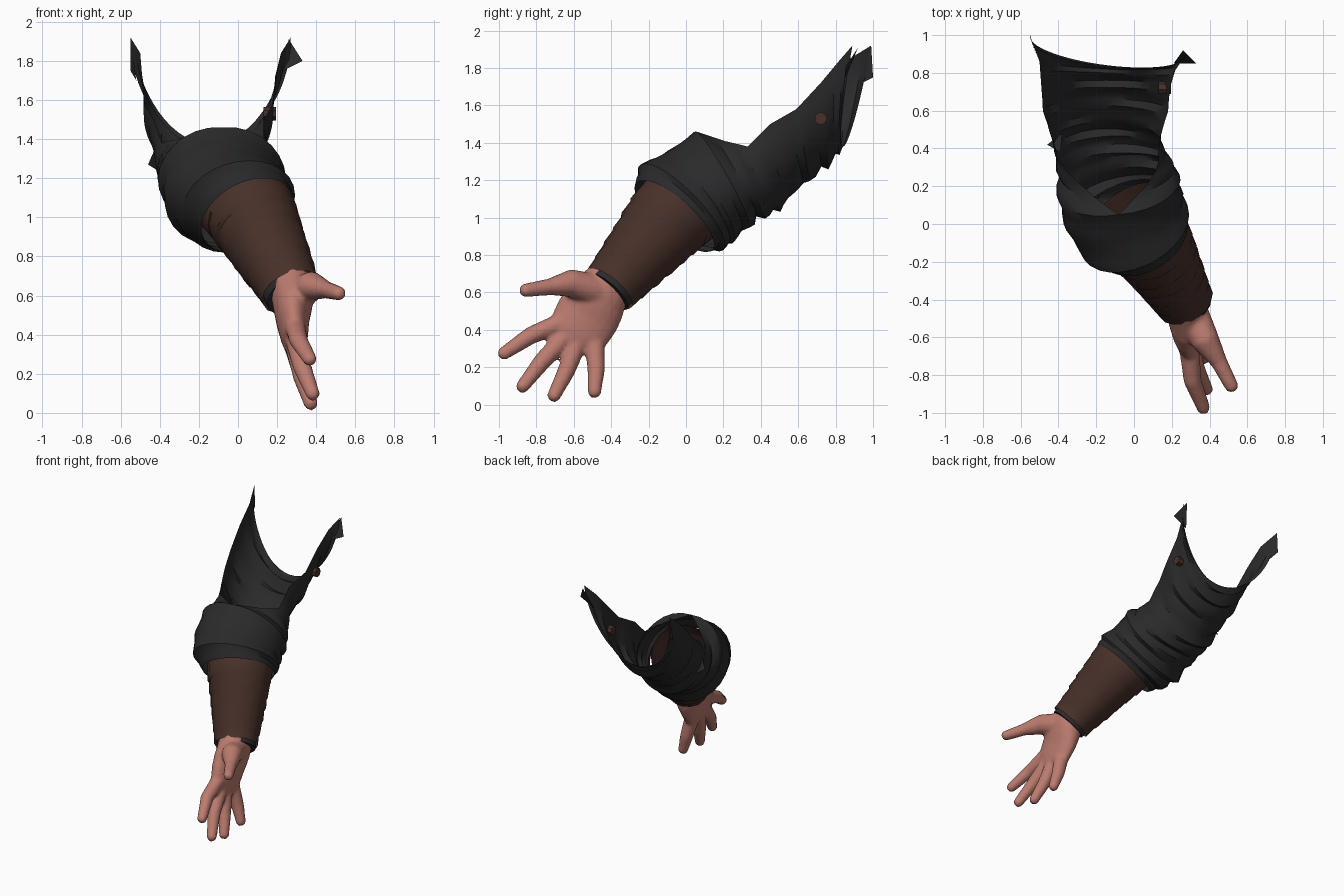
import bpy, bmesh, math, random
from mathutils import Vector as V

random.seed(4)
if "Cube" in bpy.data.objects:
    bpy.data.objects.remove(bpy.data.objects["Cube"])


def material(name, rgb):
    m = bpy.data.materials.new(name)
    m.use_nodes = True
    m.diffuse_color = (*rgb, 1)
    bsdf = m.node_tree.nodes["Principled BSDF"]
    bsdf.inputs["Base Color"].default_value = (*rgb, 1)
    bsdf.inputs["Roughness"].default_value = 0.9
    return m


SKIN = material("skin", (0.50, 0.20, 0.16))
LEATHER = material("brown leather", (0.065, 0.03, 0.022))
CLOTH = material("charcoal cloth", (0.023, 0.023, 0.023))


def finish(bm, name, mat, angle=40):
    bmesh.ops.remove_doubles(bm, verts=bm.verts, dist=0.0005)
    bmesh.ops.recalc_face_normals(bm, faces=bm.faces)
    mesh = bpy.data.meshes.new(name)
    bm.to_mesh(mesh)
    bm.free()
    mesh.materials.append(mat)
    ob = bpy.data.objects.new(name, mesh)
    bpy.context.collection.objects.link(ob)
    bpy.ops.object.select_all(action="DESELECT")
    ob.select_set(True)
    bpy.context.view_layer.objects.active = ob
    bpy.ops.object.shade_smooth_by_angle(angle=math.radians(angle))
    return ob


def skin_rows(bm, rows, closed):
    n = len(rows[0])
    for a, b in zip(rows, rows[1:]):
        for i in range(n if closed else n - 1):
            j = (i + 1) % n
            bm.faces.new((a[i], a[j], b[j], b[i]))


def tube(bm, path, wide, sides=12, caps=True, rough=0.0):
    """Loft ellipses along a path of (centre, wide radius, thin radius)."""
    pts = [V(p[0]) for p in path]
    rows = []
    for k, (c, ru, rv) in enumerate(path):
        d = (pts[min(k + 1, len(pts) - 1)] - pts[max(k - 1, 0)]).normalized()
        u = V(wide)
        u = (u - d * u.dot(d)).normalized()
        v = d.cross(u)
        row = []
        for i in range(sides):
            a = math.tau * i / sides
            f = 1 + random.uniform(-rough, rough)
            row.append(bm.verts.new(pts[k] + (u * ru * math.cos(a) + v * rv * math.sin(a)) * f))
        rows.append(row)
    skin_rows(bm, rows, True)
    if caps:
        bm.faces.new(rows[0])
        bm.faces.new(rows[-1])


# Hand: palm, thumb and four fingers fused into one surface
bm = bmesh.new()
tube(bm, [((.27, -.40, .67), .13, .11), ((.28, -.45, .60), .15, .11),
          ((.28, -.49, .54), .17, .10), ((.28, -.53, .47), .175, .085),
          ((.29, -.58, .38), .165, .068), ((.30, -.60, .33), .13, .05)],
     (0, -.83, .55), 20)


def digit(points, radii):
    pts = [V(p) for p in points]
    path = [(p, r, r) for p, r in zip(pts, radii)]
    end = (pts[-1] - pts[-2]).normalized()
    path.append((pts[-1] + end * radii[-1] * .6, radii[-1] * .6, radii[-1] * .6))
    tube(bm, path, (0, .6, -.5))


digit([(.31, -.48, .61), (.38, -.62, .65), (.45, -.73, .63), (.52, -.865, .61)],
      [.09, .075, .045, .037])
FINGERS = [((.29, -.64, .45), (.31, -.83, .37), (.37, -.98, .27)),
           ((.29, -.62, .39), (.33, -.77, .23), (.385, -.88, .09)),
           ((.29, -.57, .36), (.33, -.64, .18), (.375, -.71, .04)),
           ((.29, -.49, .34), (.33, -.48, .19), (.37, -.49, .06))]
for f in FINGERS:
    digit(f, [.055, .048, .036])
hand = finish(bm, "hand", SKIN)
remesh = hand.modifiers.new("fuse", "REMESH")
remesh.mode = "VOXEL"
remesh.voxel_size = 0.013
remesh.use_smooth_shade = True
soften = hand.modifiers.new("soften", "SMOOTH")
soften.factor = 0.5
soften.iterations = 4

# Forearm wrap: tapered leather tube with overlapping bands
bm = bmesh.new()
wrist, elbow = V((.27, -.41, .62)), V((.06, -.06, 1.03))
path, bands = [], 6
for k in range(bands):
    for t, lip in ((k / bands, 1.03), ((k + .85) / bands, 0.99)):
        r = (.152 + .085 * t) * lip
        path.append((wrist.lerp(elbow, t), r, r))
path.append((elbow, .237, .237))
path.append((V((-.02, .07, 1.12)), .23, .23))
tube(bm, path, (.85, .53, 0), 18, False, .015)
finish(bm, "forearm_wrap", LEATHER)

# Dark lining at the wrist opening
bm = bmesh.new()
tube(bm, [(wrist + V((.01, -.015, -.018)), .142, .142),
          (wrist.lerp(elbow, .2), .14, .14)], (.85, .53, 0), 16)
finish(bm, "wrist_lining", CLOTH)

# Sleeve sections: centre x, half width, skew, lean, top y z, bottom y z, span
SECTIONS = [(.05, .22, .13, .08, -.23, 1.20, .10, .82, 1),
            (.00, .28, .12, .06, -.22, 1.29, .17, .83, 1),
            (-.06, .31, .08, .03, -.08, 1.36, .24, .87, 1),
            (-.08, .32, .04, .00, .05, 1.46, .33, .95, 1),
            (-.10, .31, .01, .00, .20, 1.41, .42, 1.00, .82),
            (-.13, .29, .00, .00, .33, 1.38, .50, 1.04, .65),
            (-.15, .29, .00, .00, .45, 1.50, .57, 1.13, .58),
            (-.15, .33, .00, .00, .59, 1.58, .66, 1.20, .53),
            (-.15, .34, .00, .00, .72, 1.72, .76, 1.27, .5),
            (-.14, .36, -.02, .00, .84, 1.84, .82, 1.35, .5),
            (-.14, .41, -.05, .00, .94, 1.92, .84, 1.38, .5)]
SIDES, STEPS = 28, 3


def section_row(s, fold, phase):
    cx, w, skew, lean, ty, tz, by, bz, span = s
    bottom, up = V((cx - lean, by, bz)), V((2 * lean, ty - by, tz - bz))
    row = []
    for i in range(SIDES + 1):
        t = 2 * i / SIDES - 1
        a = t * math.pi * span
        # Folds fade out at the top edge so that closed rings meet
        f = fold * (1 - abs(t) ** 4) * (.6 + .4 * math.sin(3 * a + phase))
        rise = (1 - math.cos(a)) / (1 - math.cos(math.pi * span))
        p = bottom + up * (rise - f * math.cos(a)) + V((w, skew, 0)) * math.sin(a) * (1 + f)
        row.append(p)
    return row


bm = bmesh.new()
rows = []
for k, (a, b) in enumerate(zip(SECTIONS, SECTIONS[1:])):
    for step in range(STEPS):
        t = step / STEPS
        mix = [p + (q - p) * t for p, q in zip(a, b)]
        fold = (.03, .01, -.05)[step] + random.uniform(-.015, .015)
        rows.append(section_row(mix, fold, k * 1.7 + step))
rows.append(section_row(SECTIONS[-1], 0, 0))
skin_rows(bm, [[bm.verts.new(p) for p in row] for row in rows], False)
finish(bm, "torn_sleeve", CLOTH, 35)

# Loose torn corners on the sleeve edges
bm = bmesh.new()
for tri in (((.26, .92, 1.91), (.33, .85, 1.80), (.21, .85, 1.74)),
            ((-.55, .99, 1.92), (-.52, .90, 1.70), (-.55, 1.0, 1.75)),
            ((-.46, .42, 1.27), (-.39, .38, 1.43), (-.38, .48, 1.22))):
    bm.faces.new([bm.verts.new(p) for p in tri])
finish(bm, "torn_corners", CLOTH)

# Small leather stud showing through the sleeve wall
bm = bmesh.new()
tube(bm, [((.13, .72, 1.53), .035, .035), ((.195, .72, 1.53), .035, .035)], (0, 1, 0), 7)
finish(bm, "sleeve_stud", LEATHER)
